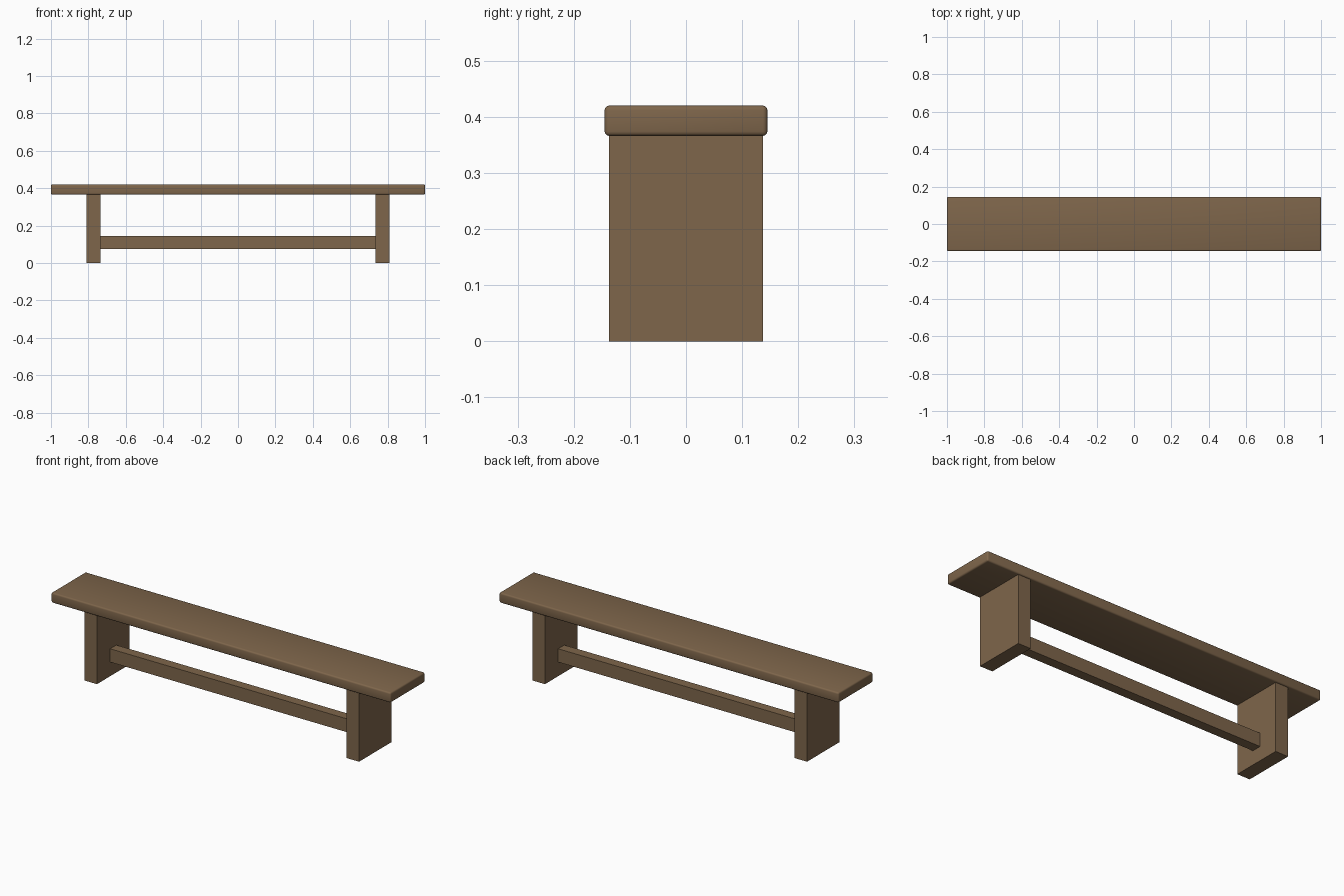
import bpy

if "Cube" in bpy.data.objects:
    bpy.data.objects.remove(bpy.data.objects["Cube"])

wood = bpy.data.materials.new("brown_wood")
wood.diffuse_color = (0.21, 0.132, 0.07, 1.0)
wood.use_nodes = True
wood.node_tree.nodes["Principled BSDF"].inputs["Base Color"].default_value = wood.diffuse_color


def box(name, lo, hi):
    """Axis-aligned box between two corners."""
    bpy.ops.mesh.primitive_cube_add(size=1)
    ob = bpy.context.object
    ob.name = name
    for v in ob.data.vertices:
        v.co = [(a + b) / 2 + c * (b - a) for a, b, c in zip(lo, hi, v.co)]
    ob.data.materials.append(wood)
    return ob


# Seat plank with softly rounded edges
seat = box("seat", (-1.0, -0.145, 0.366), (1.0, 0.145, 0.42))
bevel = seat.modifiers.new("rounded_edges", 'BEVEL')
bevel.width = 0.008
bevel.segments = 3
bpy.ops.object.shade_smooth()

# Slab legs
for side, x in (("left", -0.772), ("right", 0.772)):
    box(side + "_leg", (x - 0.037, -0.137, 0.0), (x + 0.037, 0.137, 0.368))

# Stretcher bar between the legs
box("stretcher", (-0.74, -0.026, 0.075), (0.74, 0.026, 0.146))
